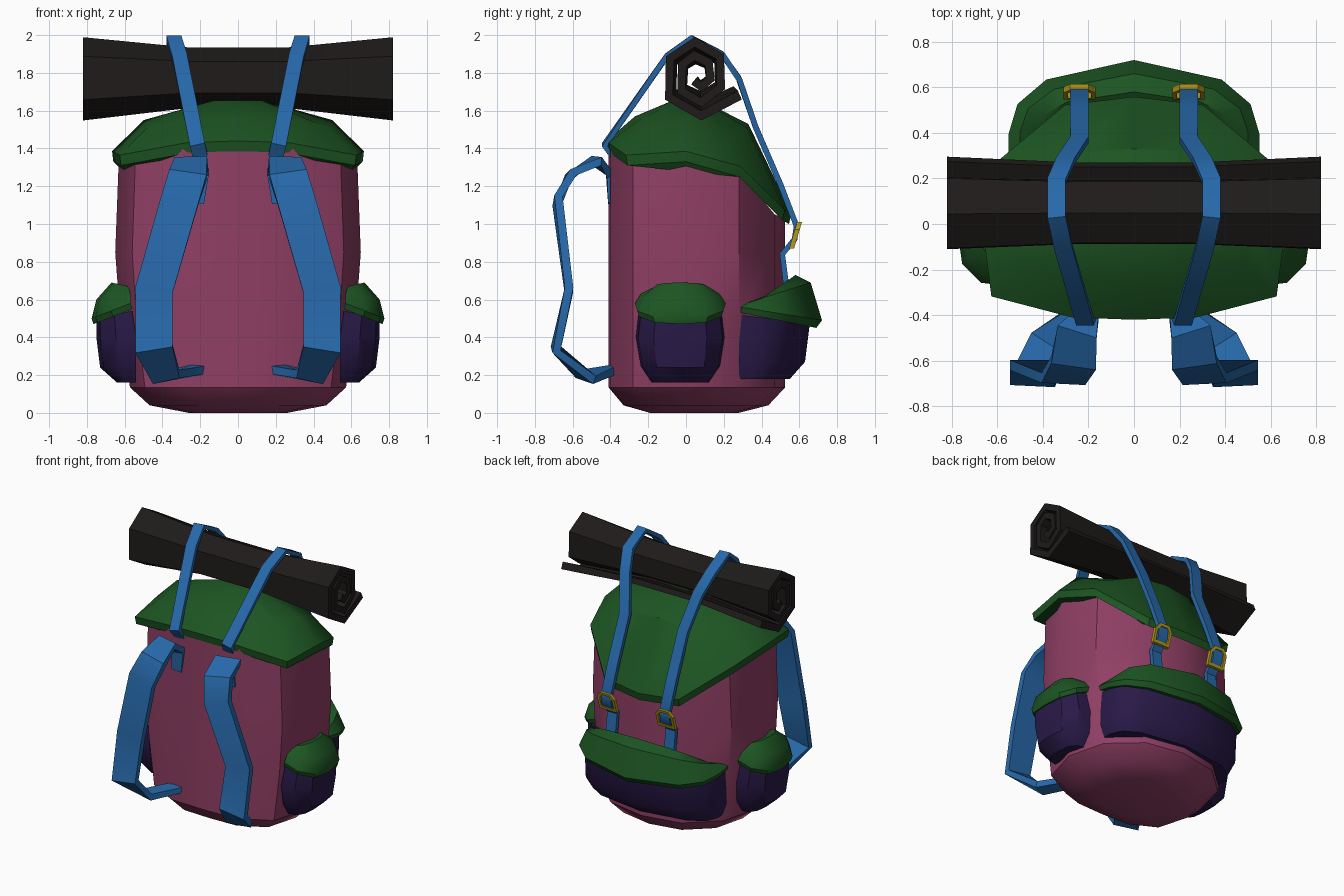
import bpy, bmesh, math
from mathutils import Vector

if "Cube" in bpy.data.objects:
    bpy.data.objects.remove(bpy.data.objects["Cube"])

COLOURS = {"pink": (.28, .05, .13), "green": (.012, .09, .016), "blue": (.02, .14, .40),
           "purple": (.022, .01, .065), "black": (.013, .011, .01), "gold": (.45, .31, .01)}
MATS = {}
for key, rgb in COLOURS.items():
    MATS[key] = bpy.data.materials.new(key)
    MATS[key].diffuse_color = (*rgb, 1)


def loft(name, rings, colour, wrap=False, mirror=False, angle=35):
    """Skin a list of closed rings, capped at both ends or wrapped round."""
    bm = bmesh.new()
    vs = [[bm.verts.new(p) for p in ring] for ring in rings]
    n = len(vs[0])
    for a, b in zip(vs, vs[1:] + (vs[:1] if wrap else [])):
        for i in range(n):
            j = (i + 1) % n
            bm.faces.new((a[i], a[j], b[j], b[i]))
    if not wrap:
        bm.faces.new(vs[0][::-1])
        bm.faces.new(vs[-1])
    bmesh.ops.recalc_face_normals(bm, faces=bm.faces)
    for f in bm.faces:
        f.smooth = True
    me = bpy.data.meshes.new(name)
    bm.to_mesh(me)
    bm.free()
    me.set_sharp_from_angle(angle=math.radians(angle))
    me.materials.append(MATS[colour])
    ob = bpy.data.objects.new(name, me)
    bpy.context.collection.objects.link(ob)
    if mirror:
        ob.modifiers.new("mirror", 'MIRROR').use_mirror_merge = False
    return ob


def sym(half):
    """Complete a half ring that starts and ends on x = 0."""
    return half + [(-p[0], *p[1:]) for p in half[-2:0:-1]]


def ribbon(name, path, thick, colour):
    """Flat strap along (x, y, z, width) points, mirrored in x."""
    pts = [Vector(p[:3]) for p in path]
    rings = []
    for i, p in enumerate(pts):
        d = Vector()
        if i:
            d += (p - pts[i - 1]).normalized()
        if i < len(pts) - 1:
            d += (pts[i + 1] - p).normalized()
        d.normalize()
        side = Vector((1, 0, 0))
        side = (side - d * side.dot(d)).normalized()
        nrm = d.cross(side) * thick / 2
        side *= path[i][3] / 2
        rings.append([p + side + nrm, p - side + nrm, p - side - nrm, p + side - nrm])
    return loft(name, rings, colour, mirror=True)


def pocket(name, levels, profile, place, colour, mirror=False):
    """Levels are (z at ends, z in middle, half width, inner depth, outer depth)."""
    rings = []
    full = profile + [(-u, t) for u, t in profile[-2::-1]]
    for z0, z1, w, v0, v1 in levels:
        rings.append([place(u * w, v0 + (v1 - v0) * t, z0 + (z1 - z0) * t) for u, t in full])
    return loft(name, rings, colour, mirror=mirror)


# Main bag
section = [(0, -.41), (.3, -.40), (.56, -.28), (.65, 0), (.57, .28), (.33, .47), (0, .525)]
rim = [(0, -.41, 1.385), (.27, -.40, 1.375), (.62, -.31, 1.31), (.66, 0, 1.33),
       (.58, .28, 1.25), (.30, .51, 1.02), (0, .545, 1.0)]
body = [sym([(x * sx, .03 + (y - .03) * sy, z) for x, y in section])
        for z, sx, sy in [(0, .4, .5), (.04, .72, .82), (.135, .88, 1), (.5, .96, 1), (.85, 1, 1)]]
body.append(sym([(x * .97, y, r[2] + .03) for (x, y), r in zip(section, rim)]))
loft("bag_body", body, "pink")

# Top cover with drooping back flap
mid = [(0, -.27, 1.57), (.25, -.25, 1.55), (.48, -.18, 1.51), (.5, 0, 1.55),
       (.44, .22, 1.45), (.23, .32, 1.51), (0, .33, 1.53)]
edge = [(x * 1.01, y * 1.025, z + .055) for x, y, z in rim]
crown = [(x * .25, y * .25, 1.655) for x, y, z in mid]
loft("top_cover", [sym(r) for r in (rim, edge, mid, crown)], "green")

# Rolled mat: spiral sheet, wider at the ends
spiral = [(.285, 1.69), (.08, 1.59), (-.09, 1.68), (-.085, 1.87), (.045, 1.95), (.18, 1.88),
          (.185, 1.73), (.08, 1.655), (-.025, 1.71), (-.02, 1.84), (.045, 1.885), (.12, 1.85),
          (.13, 1.77), (.08, 1.73), (.045, 1.76)]
sp = [Vector(p) for p in spiral]
outer, inner = [], []
for i, p in enumerate(sp):
    d = (sp[min(i + 1, len(sp) - 1)] - sp[max(i - 1, 0)]).normalized()
    n = Vector((-d.y, d.x)) * .024
    outer.append(p + n)
    inner.append(p - n)
outline = outer + inner[::-1]
loft("rolled_mat", [[(x, .08 + (p.x - .08) * ky, 1.79 + (p.y - 1.79) * kz) for p in outline]
                    for x, ky, kz in [(-.82, 1, 1.08), (-.25, .88, .78), (.25, .88, .78), (.82, 1, 1.08)]],
     "black", angle=25)

# Tie straps over the mat
ribbon("tie_straps", [(.20, -.39, 1.36, .08), (.215, -.43, 1.42, .08), (.31, -.10, 1.89, .08),
                      (.34, .03, 1.984, .08), (.34, .19, 1.90, .08), (.30, .28, 1.77, .08),
                      (.24, .37, 1.51, .08), (.24, .50, 1.21, .08), (.24, .585, .99, .08),
                      (.24, .575, .92, .08), (.24, .51, .84, .08), (.24, .53, .68, .08)], .03, "blue")

# Buckles
frame = [(-.07, -.07), (.07, -.07), (.07, .03), (.04, .07), (-.04, .07), (-.07, .03)]
loft("buckles", [[(.24 + u * k, .58 + .3 * v * k + d, .94 + v * k) for u, v in frame]
                 for k, d in [(1, -.013), (1, .013), (.72, .013), (.72, -.013)]],
     "gold", wrap=True, mirror=True)

# Shoulder straps
ribbon("shoulder_straps", [(.22, -.39, 1.11, .08), (.205, -.40, 1.26, .10), (.25, -.475, 1.335, .18),
                           (.265, -.61, 1.26, .20), (.31, -.68, 1.12, .20), (.445, -.62, .65, .20),
                           (.445, -.69, .34, .20), (.38, -.53, .19, .17), (.20, -.36, .235, .08)],
       .045, "blue")

# Side pockets
rounded = [(1, 0), (.95, .5), (.6, .9), (0, 1)]
to_side = lambda u, v, z: (v, -.03 + u, z)
pocket("side_pockets", [(.16, .16, .15, .54, .64), (.25, .24, .21, .54, .73),
                        (.4, .4, .235, .54, .75), (.54, .5, .22, .56, .75)],
       rounded, to_side, "purple", True)
pocket("side_pocket_lids", [(.55, .47, .23, .56, .765), (.58, .50, .24, .57, .775),
                            (.63, .60, .21, .57, .75), (.67, .69, .13, .58, .67)],
       rounded, to_side, "green", True)

# Back pocket
wide = [(1, 0), (1, .25), (.93, .55), (.7, .8), (0, 1)]
to_back = lambda u, v, z: (u, v, z)
pocket("back_pocket", [(.18, .18, .50, .28, .55), (.27, .27, .53, .28, .63),
                       (.52, .47, .53, .28, .655)], wide, to_back, "purple")
pocket("back_pocket_lid", [(.53, .45, .54, .29, .69), (.56, .49, .55, .29, .72),
                           (.58, .69, .50, .32, .66), (.58, .73, .42, .36, .58)],
       wide, to_back, "green")

for m in bpy.data.materials:
    if m.users and not m.is_grease_pencil:
        m.use_nodes = True
        m.node_tree.nodes["Principled BSDF"].inputs["Base Color"].default_value = m.diffuse_color
